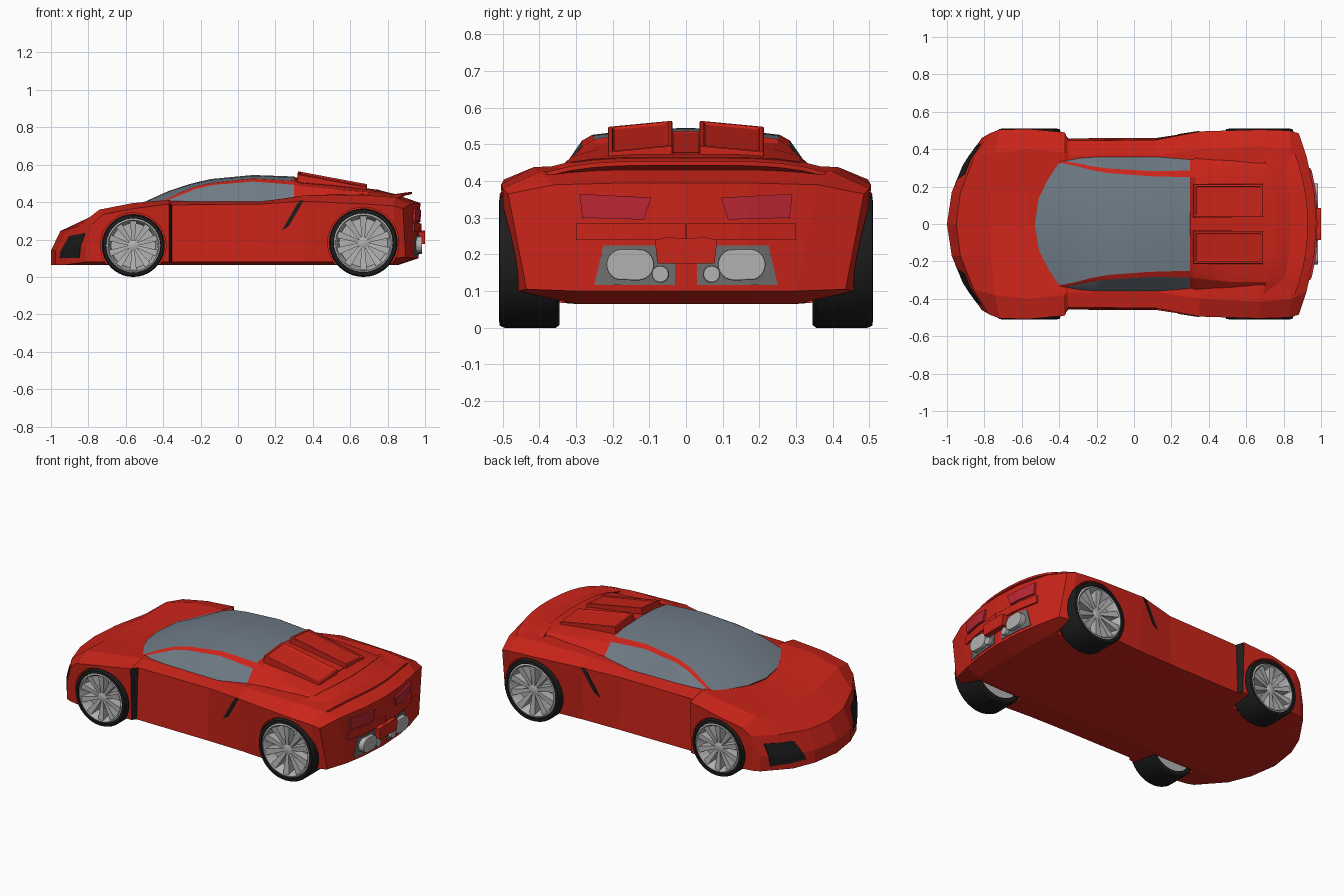
import bpy, bmesh, math
from mathutils import Vector, Matrix
from mathutils.bvhtree import BVHTree

if "Cube" in bpy.data.objects:
    bpy.data.objects.remove(bpy.data.objects["Cube"])


def material(name, rgb):
    m = bpy.data.materials.new(name)
    m.diffuse_color = (*rgb, 1)
    m.use_nodes = True
    m.node_tree.nodes["Principled BSDF"].inputs["Base Color"].default_value = m.diffuse_color
    return m


RED = material("red_paint", (0.6, 0.018, 0.01))
GLASS = material("tinted_glass", (0.16, 0.2, 0.24))
BLACK = material("black_rubber", (0.012, 0.012, 0.012))
LAMP = material("tail_lamp_red", (0.5, 0.02, 0.035))
GREY = material("wheel_grey", (0.45, 0.45, 0.45))
DARK = material("dark_grey", (0.16, 0.16, 0.16))


def finish(name, bm, mats, smooth=None, mirror=True):
    bmesh.ops.recalc_face_normals(bm, faces=bm.faces)
    me = bpy.data.meshes.new(name)
    bm.to_mesh(me)
    bm.free()
    for m in mats:
        me.materials.append(m)
    if smooth:
        me.shade_smooth()
        me.set_sharp_from_angle(angle=math.radians(smooth))
    ob = bpy.data.objects.new(name, me)
    bpy.context.collection.objects.link(ob)
    if mirror:
        mod = ob.modifiers.new("mirror", 'MIRROR')
        mod.use_axis = (False, True, False)
        mod.merge_threshold = 0.0005
    return ob


def loft(rows, mat_of):
    """Half shell (y >= 0) through matching rows of points, capped at both ends."""
    bm = bmesh.new()
    vs = [[bm.verts.new(p) for p in r] for r in rows]
    n = len(rows[0])
    for i in range(len(vs) - 1):
        for j in range(n - 1):
            f = bm.faces.new((vs[i][j], vs[i + 1][j], vs[i + 1][j + 1], vs[i][j + 1]))
            f.material_index = mat_of(i, j)
    for r in (vs[0], vs[-1]):
        for j in range(n // 2 - 1):
            bm.faces.new((r[j], r[j + 1], r[n - 2 - j], r[n - 1 - j]))
    return bm


def bowed(x, bow, pts):
    return [(x + bow * (y / 0.5) ** 2, y, z) for y, z in pts]


# Lower body: x, bow, floor z, sill y, shoulder y/z, deck edge y/z, deck z, centre z
BODY = [
    (-1.0, .22, .065, .46, .46, .17, .34, .15, .14, .14),
    (-.95, .19, .065, .475, .485, .29, .35, .27, .25, .245),
    (-.77, .05, .065, .485, .505, .335, .38, .36, .335, .33),
    (-.56, 0, .065, .49, .508, .365, .40, .395, .385, .38),
    (-.37, 0, .065, .48, .49, .39, .38, .412, .40, .39),
    (-.352, 0, .065, .458, .445, .385, .365, .405, .39, .39),
    (.12, 0, .065, .46, .45, .39, .365, .402, .39, .39),
    (.35, 0, .065, .465, .495, .405, .40, .435, .43, .43),
    (.67, 0, .065, .485, .505, .39, .415, .438, .45, .45),
    (.86, -.03, .065, .46, .50, .38, .40, .425, .435, .435),
]
rows = []
for i, (x, bow, zb, sy, hy, hz, ty, tz, t1, t0) in enumerate(BODY):
    tail = i == len(BODY) - 1
    rows.append(bowed(x, bow, [(0, zb), (.17, zb), (.3, zb), (sy, zb + (.035 if tail else .015)),
                               (hy, hz), (ty, tz), (.17, t1), (0, t0)]))
# Tail face, lower edge raised off the floor
rows.append(bowed(.965, -.09, [(0, .1), (.17, .1), (.3, .1), (.435, .105)])
            + bowed(.975, -.1, [(.485, .365), (.36, .39), (.17, .395), (0, .395)]))
bm = loft(rows, lambda i, j: 1 if (i == 4 and j == 3) else 0)
bvh = BVHTree.FromBMesh(bm)
body = finish("body_shell", bm, [RED, BLACK])

# Wheel arch cutters
WHEELS = [("front", -.56, .168, .168), ("rear", .67, .183, .183)]
for name, x, z, r in WHEELS:
    bm = bmesh.new()
    for s in (-1, 1):
        bmesh.ops.create_cone(bm, cap_ends=True, segments=40, radius1=r + .007, radius2=r + .007, depth=.3,
                              matrix=Matrix.Translation((x, s * .48, z)) @ Matrix.Rotation(math.pi / 2, 4, 'X'))
    cut = finish(name + "_arch_cutter", bm, [RED], mirror=False)
    cut.hide_render = True
    cut.display_type = 'WIRE'
    mod = body.modifiers.new("arch", 'BOOLEAN')
    mod.operation = 'DIFFERENCE'
    mod.solver = 'EXACT'
    mod.object = cut

# Cabin: x, bow, base y/z, window top y/z, roof edge y/z, roof z, centre z
CABIN = [
    (-.53, .27, .345, .392, .34, .398, .33, .40, .392, .388),
    (-.37, .16, .362, .40, .325, .44, .31, .452, .462, .46),
    (-.26, .1, .366, .402, .308, .472, .288, .484, .494, .496),
    (-.15, .05, .366, .402, .296, .492, .272, .504, .518, .523),
    (.08, 0, .366, .402, .284, .510, .256, .526, .54, .545),
    (.3, 0, .364, .415, .285, .493, .25, .514, .532, .537),
    (.33, 0, .364, .43, .29, .485, .25, .503, .51, .51),
    (.52, 0, .36, .43, .31, .468, .24, .487, .493, .493),
    (.76, -.10, .35, .43, .31, .452, .22, .462, .465, .465),
]
rows = [bowed(x, b, [(0, .36), (by, bz - .01), (wy, wz), (ry, rz), (.14, t1), (0, t0)])
        for x, b, by, bz, wy, wz, ry, rz, t1, t0 in CABIN]
bm = loft(rows, lambda i, j: 1 if i < 5 and j in (1, 3, 4) else 0)
finish("cabin_and_glass", bm, [RED, GLASS], smooth=20)


def prism(name, profile, axis, a, b, mat, bevel=0.0, inset=False):
    """Extrude a 2D profile: axis 'y' uses (x, z), axis 'x' uses (y, z)."""
    bm = bmesh.new()
    to3 = (lambda p, d: (p[0], d, p[1])) if axis == 'y' else (lambda p, d: (d, p[0], p[1]))
    f = bm.faces.new([bm.verts.new(to3(p, a)) for p in profile])
    ext = bmesh.ops.extrude_face_region(bm, geom=[f])['geom']
    step = Vector(to3((0, 0), b - a))
    bmesh.ops.translate(bm, vec=step, verts=[v for v in ext if isinstance(v, bmesh.types.BMVert)])
    bmesh.ops.recalc_face_normals(bm, faces=bm.faces)
    if inset:
        top = max(bm.faces, key=lambda q: q.normal.z * q.calc_area())
        bmesh.ops.inset_individual(bm, faces=[top], thickness=.018)
        bmesh.ops.inset_individual(bm, faces=[top], thickness=.004, depth=-.008)
    ob = finish(name, bm, [mat])
    if bevel:
        m = ob.modifiers.new("bevel", 'BEVEL')
        m.width, m.segments, m.limit_method = bevel, 2, 'ANGLE'
    return ob


# Engine cover scoops, dropping towards the outside, and the rib between them
scoop = prism("engine_scoop", [(.315, .48), (.32, .565), (.69, .496), (.69, .45)], 'y', .037, .213, RED, .005, True)
for v in scoop.data.vertices:
    if v.co.z > .481:
        v.co.z -= .5 * max(0, v.co.y - .03) ** 2
prism("centre_rib", [(.3, .48), (.3, .533), (.68, .478), (.68, .45)], 'y', 0, .036, RED)

# Rear spoiler, curved in plan
bm = bmesh.new()
grid = []
for k in range(7):
    y = .38 * k / 6
    q = (y / .38) ** 2
    drop = .03 * q * q
    grid.append([bm.verts.new(p) for p in ((.74 - .05 * q, y, .45 - drop), (.74 - .05 * q, y, .467 - drop),
                                           (.84 - .06 * q, y, .443 - drop), (.93 - .07 * q, y, .455 - drop),
                                           (.93 - .07 * q, y, .443 - drop), (.85 - .06 * q, y, .425 - drop))])
for a, b in zip(grid, grid[1:]):
    for j in range(6):
        bm.faces.new((a[j], b[j], b[(j + 1) % 6], a[(j + 1) % 6]))
bm.faces.new(grid[-1])
finish("rear_spoiler", bm, [RED], smooth=20)


def patch(name, corners, axis, mat, lift=.006, n=6):
    """Thin panel draped on the body; corners are (y, z) along x or (x, z) along y."""
    bm = bmesh.new()
    c = [Vector(p) for p in corners]
    vs = []
    for i in range(n + 1):
        for j in range(n + 1):
            p = c[0].lerp(c[1], i / n).lerp(c[3].lerp(c[2], i / n), j / n)
            if axis == 'y':
                o, d = Vector((p[0], 2, p[1])), Vector((0, -1, 0))
            else:
                s = 1 if axis == '+x' else -1
                o, d = Vector((s * 2, p[0], p[1])), Vector((-s, 0, 0))
            hit = bvh.ray_cast(o, d)[0]
            vs.append(bm.verts.new(hit - d * lift))
    for i in range(n):
        for j in range(n):
            k = i * (n + 1) + j
            bm.faces.new((vs[k], vs[k + 1], vs[k + n + 2], vs[k + n + 1]))
    bmesh.ops.recalc_face_normals(bm, faces=bm.faces)
    ext = bmesh.ops.extrude_face_region(bm, geom=bm.faces[:])['geom']
    bmesh.ops.translate(bm, vec=d * (lift + .01), verts=[v for v in ext if isinstance(v, bmesh.types.BMVert)])
    return finish(name, bm, [mat])


# Nose intakes, side vents, tail lamps and exhaust panels
patch("nose_intake", [(.22, .1), (.41, .1), (.43, .235), (.27, .215)], '-x', BLACK, .003)
patch("side_vent", [(.235, .25), (.27, .27), (.35, .405), (.325, .405)], 'y', BLACK, .003)
patch("tail_lamp", [(.115, .295), (.283, .30), (.29, .365), (.095, .355)], '+x', LAMP, .012)
patch("tail_bumper", [(.001, .24), (.3, .24), (.3, .285), (.001, .285)], '+x', RED, .01)
patch("exhaust_panel", [(.03, .117), (.25, .117), (.225, .225), (.03, .225)], '+x', DARK, .004)
prism("tail_centre_panel", [(0, .175), (.078, .175), (.085, .24), (.05, .247), (0, .243)], 'x', .93, 1.0, RED)


def pipe(name, y, z, w, h):
    pts = []
    for k in range(24):
        a = math.tau * k / 24
        pts.append((y + (w - h) * (1 if math.cos(a) > 0 else -1) + h * math.cos(a), z + h * math.sin(a)))
    prism(name, pts, 'x', .92, .985, GREY, .004)


pipe("large_exhaust", .152, .172, .065, .043)
pipe("small_exhaust", .07, .146, .0231, .023)


def lathe(name, profile, x, z, mat, steps=40):
    bm = bmesh.new()
    vs = [bm.verts.new((x + r, y, z)) for r, y in profile]
    es = [bm.edges.new(p) for p in zip(vs, vs[1:])]
    bmesh.ops.spin(bm, geom=vs + es, cent=(x, 0, z), axis=(0, 1, 0), angle=math.tau, steps=steps)
    bmesh.ops.remove_doubles(bm, verts=bm.verts, dist=.0002)
    return finish(name, bm, [mat], smooth=35)


# Wheels: tyre, dished rim and ten spokes
for name, x, z, r in WHEELS:
    k = r / .17
    lathe(name + "_tyre", [(.14 * k, .345), (.162 * k, .345), (r, .355), (r, .495), (.164 * k, .508),
                           (.148 * k, .51), (.144 * k, .49), (.14 * k, .345)], x, z, BLACK)
    lathe(name + "_rim", [(0, .36), (.141 * k, .36), (.147 * k, .502), (.138 * k, .507), (.13 * k, .498),
                          (.12 * k, .445), (0, .445)], x, z, GREY)
    lathe(name + "_hub", [(.03 * k, .44), (.028 * k, .488), (.018 * k, .493), (0, .493)], x, z, GREY, 20)
    bm = bmesh.new()
    for i in range(10):
        rot = Matrix.Translation((x, 0, z)) @ Matrix.Rotation(math.tau * (i + .5) / 10, 4, 'Y')
        vs = [bm.verts.new(rot @ Vector((px * k, py, pz * k))) for px, py0, py1, w in
              ((.018, .44, .488, .007), (.136, .44, .502, .018))
              for py, pz in ((py0, -w), (py0, w), (py1, w), (py1, -w))]
        for f in ((0, 1, 2, 3), (4, 5, 6, 7), (0, 1, 5, 4), (1, 2, 6, 5), (2, 3, 7, 6), (3, 0, 4, 7)):
            bm.faces.new([vs[q] for q in f])
    finish(name + "_spokes", bm, [GREY])
